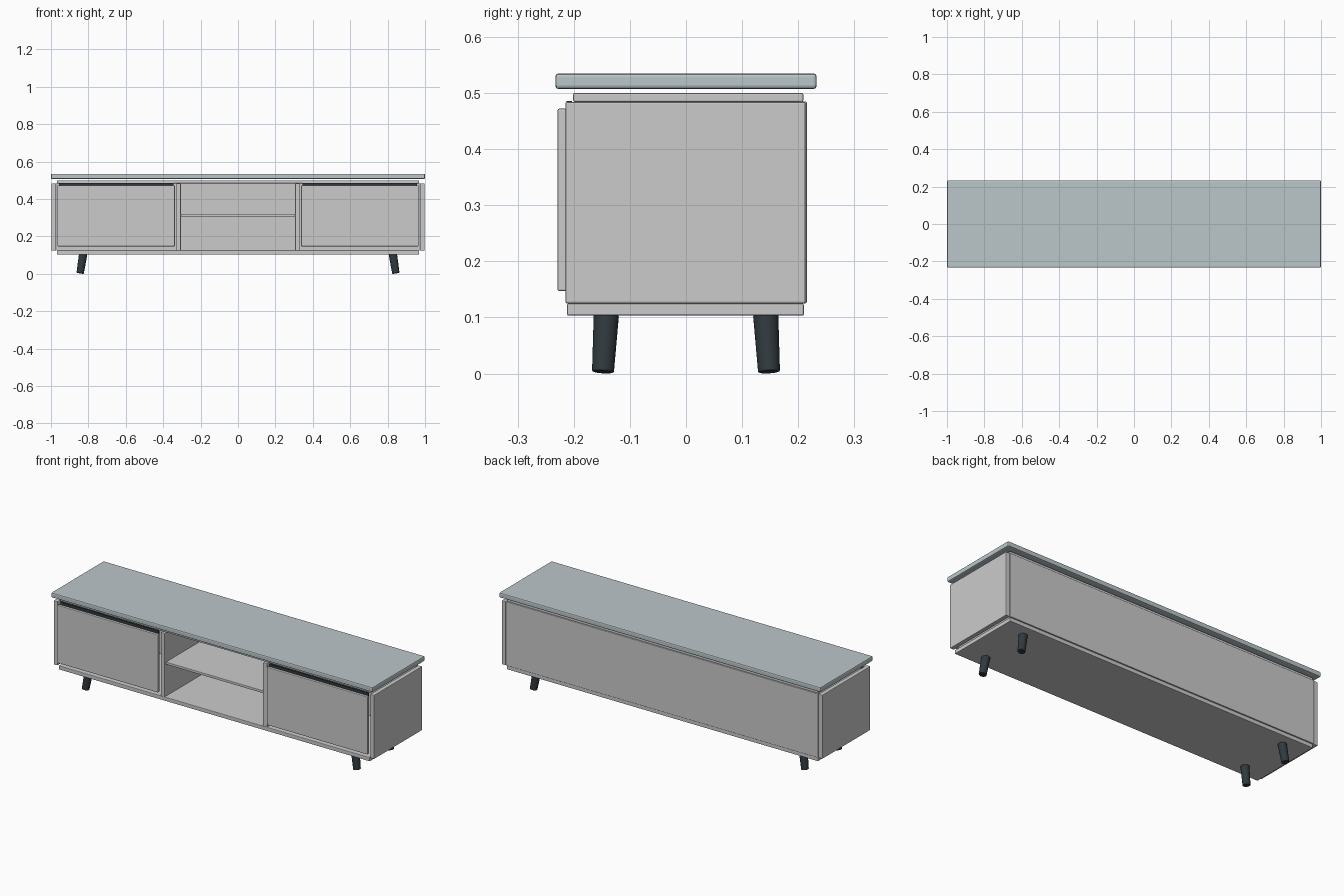
import bpy, bmesh
from mathutils import Vector

if "Cube" in bpy.data.objects:
    bpy.data.objects.remove(bpy.data.objects["Cube"])


def material(name, color):
    m = bpy.data.materials.new(name)
    m.diffuse_color = color
    m.use_nodes = True
    m.node_tree.nodes["Principled BSDF"].inputs["Base Color"].default_value = m.diffuse_color
    return m


slate = material("slate_top", (0.50, 0.57, 0.59, 1))
dark = material("dark_metal", (0.03, 0.042, 0.05, 1))


def finish(name, bm, mat=None, bevel=0.0, segments=2):
    mesh = bpy.data.meshes.new(name)
    bmesh.ops.recalc_face_normals(bm, faces=bm.faces)
    bm.to_mesh(mesh)
    bm.free()
    ob = bpy.data.objects.new(name, mesh)
    bpy.context.collection.objects.link(ob)
    if mat:
        mesh.materials.append(mat)
    if bevel:
        mod = ob.modifiers.new("bevel", 'BEVEL')
        mod.width = bevel
        mod.segments = segments
        mod.limit_method = 'ANGLE'
    return ob


def panel(name, x, y, z, mat=None, bevel=0.003):
    """Bevelled board spanning the given (min, max) ranges."""
    bm = bmesh.new()
    bmesh.ops.create_cube(bm, size=1)
    for v in bm.verts:
        v.co = Vector([r[0] if c < 0 else r[1] for c, r in zip(v.co, (x, y, z))])
    return finish(name, bm, mat, bevel)


def leg(name, sx, sy):
    """Tapered round leg, splayed outwards."""
    top, foot = Vector((0.828 * sx, 0.142 * sy, 0.105)), Vector((0.844 * sx, 0.148 * sy, 0.003))
    axis = top - foot
    bm = bmesh.new()
    bmesh.ops.create_cone(bm, cap_ends=True, segments=32, radius1=0.0195,
                          radius2=0.0225, depth=axis.length)
    rot = axis.to_track_quat('Z', 'Y')
    for v in bm.verts:
        v.co = rot @ v.co + (top + foot) / 2
    ob = finish(name, bm, dark, 0.002)
    bpy.context.view_layer.objects.active = ob
    ob.select_set(True)
    bpy.ops.object.shade_smooth_by_angle()
    ob.select_set(False)


# Horizontal boards
panel("table_top", (-1, 1), (-0.233, 0.233), (0.507, 0.535), slate, 0.006)
panel("upper_board", (-0.968, 0.968), (-0.201, 0.209), (0.484, 0.50))
panel("bottom_board", (-0.968, 0.968), (-0.212, 0.21), (0.103, 0.125))
panel("middle_shelf", (-0.305, 0.305), (-0.206, 0.203), (0.306, 0.32), bevel=0.002)

# Back
panel("back_panel", (-0.971, 0.971), (0.201, 0.2155), (0.125, 0.485))

# Mirrored left and right parts
for side, s in (("left", -1), ("right", 1)):
    def span(a, b):
        return tuple(sorted((a * s, b * s)))
    panel(side + "_side_panel", span(0.972, 0.997), (-0.215, 0.213), (0.125, 0.484))
    panel(side + "_divider", span(0.306, 0.33), (-0.215, 0.203), (0.125, 0.484))
    panel(side + "_door", span(0.338, 0.965), (-0.229, -0.213), (0.147, 0.472))
    panel(side + "_grip_strip", span(0.345, 0.957), (-0.213, -0.203), (0.46, 0.486), dark, 0.001)
    leg(side + "_front_leg", s, -1)
    leg(side + "_back_leg", s, 1)
